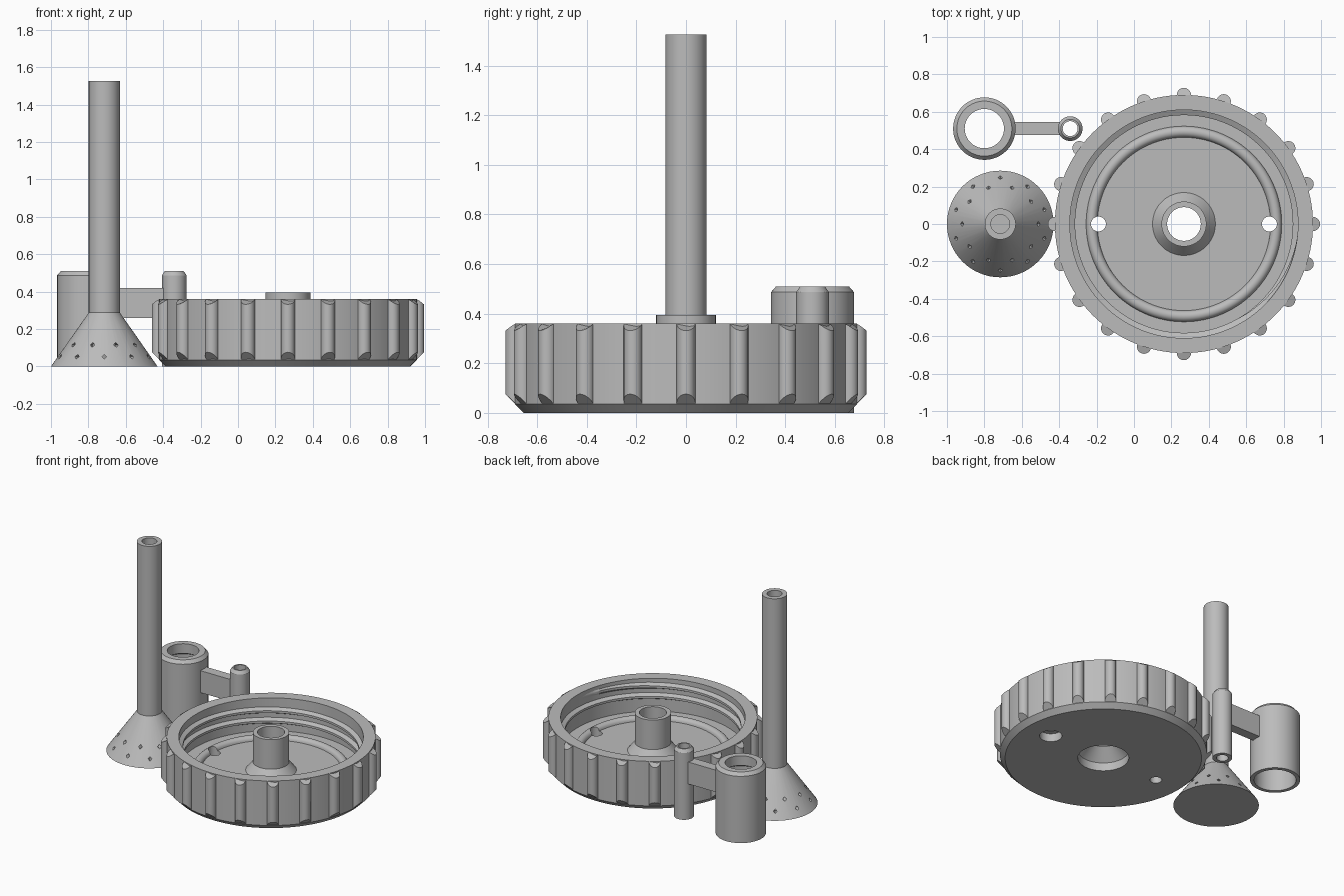
import bpy, bmesh, math
from math import cos, sin, pi, radians
from mathutils import Matrix, Vector

cube = bpy.data.objects.get("Cube")
if cube:
    bpy.data.objects.remove(cube)

grey = bpy.data.materials.new("plain grey")
grey.use_nodes = True
grey.diffuse_color = (0.5, 0.5, 0.5, 1)
grey.node_tree.nodes["Principled BSDF"].inputs["Base Color"].default_value = (0.5, 0.5, 0.5, 1)


def make(name, bm, loc=(0, 0, 0)):
    bmesh.ops.remove_doubles(bm, verts=bm.verts, dist=1e-5)
    bmesh.ops.recalc_face_normals(bm, faces=bm.faces)
    mesh = bpy.data.meshes.new(name)
    bm.to_mesh(mesh)
    bm.free()
    mesh.materials.append(grey)
    ob = bpy.data.objects.new(name, mesh)
    ob.location = loc
    bpy.context.collection.objects.link(ob)
    return ob


def skin(bm, rings, wrap):
    """Join a series of closed point loops with quads."""
    loops = [[bm.verts.new(p) for p in ring] for ring in rings]
    n = len(loops[0])
    for i in range(len(loops) - (0 if wrap else 1)):
        a, b = loops[i], loops[(i + 1) % len(loops)]
        for j in range(n):
            k = (j + 1) % n
            bm.faces.new((a[j], a[k], b[k], b[j]))
    if not wrap:
        bm.faces.new(loops[0])
        bm.faces.new(loops[-1])


def lathe(name, profile, loc, sides=64):
    """Turn a closed (radius, height) outline around the vertical axis."""
    bm = bmesh.new()
    turns = [2 * pi * i / sides for i in range(sides)]
    skin(bm, [[(r * cos(a), r * sin(a), z) for r, z in profile] for a in turns], True)
    return make(name, bm, loc)


def cylinder(bm, radius, depth, matrix, sides=32):
    bmesh.ops.create_cone(bm, cap_ends=True, segments=sides, radius1=radius,
                          radius2=radius, depth=depth, matrix=matrix)


def cut(ob, bm):
    """Subtract a cutter and bake the result."""
    cutter = make("cutter", bm)
    cutter.hide_render = True
    mod = ob.modifiers.new("holes", 'BOOLEAN')
    mod.operation = 'DIFFERENCE'
    mod.solver = 'EXACT'
    mod.object = cutter
    bpy.context.view_layer.update()
    graph = bpy.context.evaluated_depsgraph_get()
    baked = bpy.data.meshes.new_from_object(ob.evaluated_get(graph))
    ob.modifiers.clear()
    ob.data = baked
    bpy.data.objects.remove(cutter)


def smooth(ob):
    bpy.ops.object.select_all(action='DESELECT')
    ob.select_set(True)
    bpy.context.view_layer.objects.active = ob
    bpy.ops.object.shade_smooth_by_angle(angle=radians(28))


parts = []

# Lid: outer wall, rim, floor with raised bead, and hollow centre spout
LID = Vector((0.267, 0, 0))
FLOOR = 0.12
bead = [(0.493 + 0.03 * cos(a), FLOOR + 0.03 * sin(a))
        for a in [pi * i / 8 for i in range(9)]]
lid_outline = [(0.17, 0), (0.655, 0), (0.69, 0.035), (0.69, 0.36), (0.61, 0.36),
               (0.61, FLOOR)] + bead + [(0.168, FLOOR), (0.12, 0.18), (0.12, 0.395),
               (0.09, 0.395), (0.09, 0.14), (0.17, 0.06)]
lid = lathe("lid", lid_outline, LID, 120)

# Two floor holes, the left one widened underneath
bm = bmesh.new()
for side in (-1, 1):
    cylinder(bm, 0.04, 0.5, Matrix.Translation(LID + Vector((side * 0.457, 0, 0.1))))
cut(lid, bm)
bm = bmesh.new()
cylinder(bm, 0.075, 0.2, Matrix.Translation(LID + Vector((0.457, 0, -0.04))))
cut(lid, bm)
parts.append(lid)

# Grip ribs with sloped ends
bm = bmesh.new()
for i in range(20):
    spin = Matrix.Rotation(2 * pi * i / 20, 3, 'Z')
    low, high = [], []
    for j in range(20):
        a = 2 * pi * j / 20
        p = Vector((0.69 + 0.038 * cos(a), 0.038 * sin(a), 0))
        r = p.length
        low.append(spin @ (p + Vector((0, 0, max(0.003, r - 0.652)))))
        high.append(spin @ (p + Vector((0, 0, min(0.358, 0.358 - (r - 0.695) * 0.8)))))
    skin(bm, [low, high], False)
parts.append(make("grip_ribs", bm, LID))

# Screw thread winding up the inside of the lid
bm = bmesh.new()
rings = []
STEPS = 200
for i in range(STEPS + 1):
    t = i / STEPS
    a, z = 4 * pi * t, 0.17 + 0.15 * t
    tip = 0.613 - 0.031 * min(1, 12 * t, 12 * (1 - t))
    rings.append([(r * cos(a), r * sin(a), z + h) for r, h in
                  ((0.615, -0.025), (tip, -0.008), (tip, 0.008), (0.615, 0.025))])
skin(bm, rings, False)
parts.append(make("screw_thread", bm, LID))

# Sprinkler: hollow cone with a closed base and a long pipe
HEAD = Vector((-0.715, 0, 0))
sprinkler = lathe("sprinkler", [(0, 0), (0.285, 0), (0.083, 0.288), (0.083, 1.525),
                                (0.05, 1.525), (0.05, 0.27), (0.22, 0.03), (0, 0.03)], HEAD)

# Two staggered rows of small spray holes
bm = bmesh.new()
for row, (radius, height) in enumerate(((0.25, 0.052), (0.205, 0.115))):
    for i in range(10):
        a = pi / 2 + 2 * pi * (i + row / 2) / 10
        place = (Matrix.Translation(HEAD + Vector((0, 0, height)))
                 @ Matrix.Rotation(a, 4, 'Z') @ Matrix.Translation((radius, 0, 0))
                 @ Matrix.Rotation(pi / 2, 4, 'Y'))
        cylinder(bm, 0.013, 0.14, place, 4)
cut(sprinkler, bm)
parts.append(sprinkler)

# Holder: wide sleeve, narrow sleeve and the arm between them
BACK = 0.51
parts.append(lathe("wide_sleeve", [(0.14, 0), (0.167, 0), (0.167, 0.487), (0.147, 0.51),
                                   (0.105, 0.51), (0.105, 0.44), (0.14, 0.42)],
                   (-0.8, BACK, 0)))
parts.append(lathe("narrow_sleeve", [(0.04, 0), (0.066, 0), (0.066, 0.487), (0.05, 0.51),
                                     (0.04, 0.51)], (-0.341, BACK, 0), 40))
bm = bmesh.new()
bmesh.ops.create_cube(bm, size=1, matrix=Matrix.Diagonal((0.25, 0.07, 0.16, 1)))
parts.append(make("holder_arm", bm, (-0.522, BACK, 0.34)))

for part in parts:
    smooth(part)
